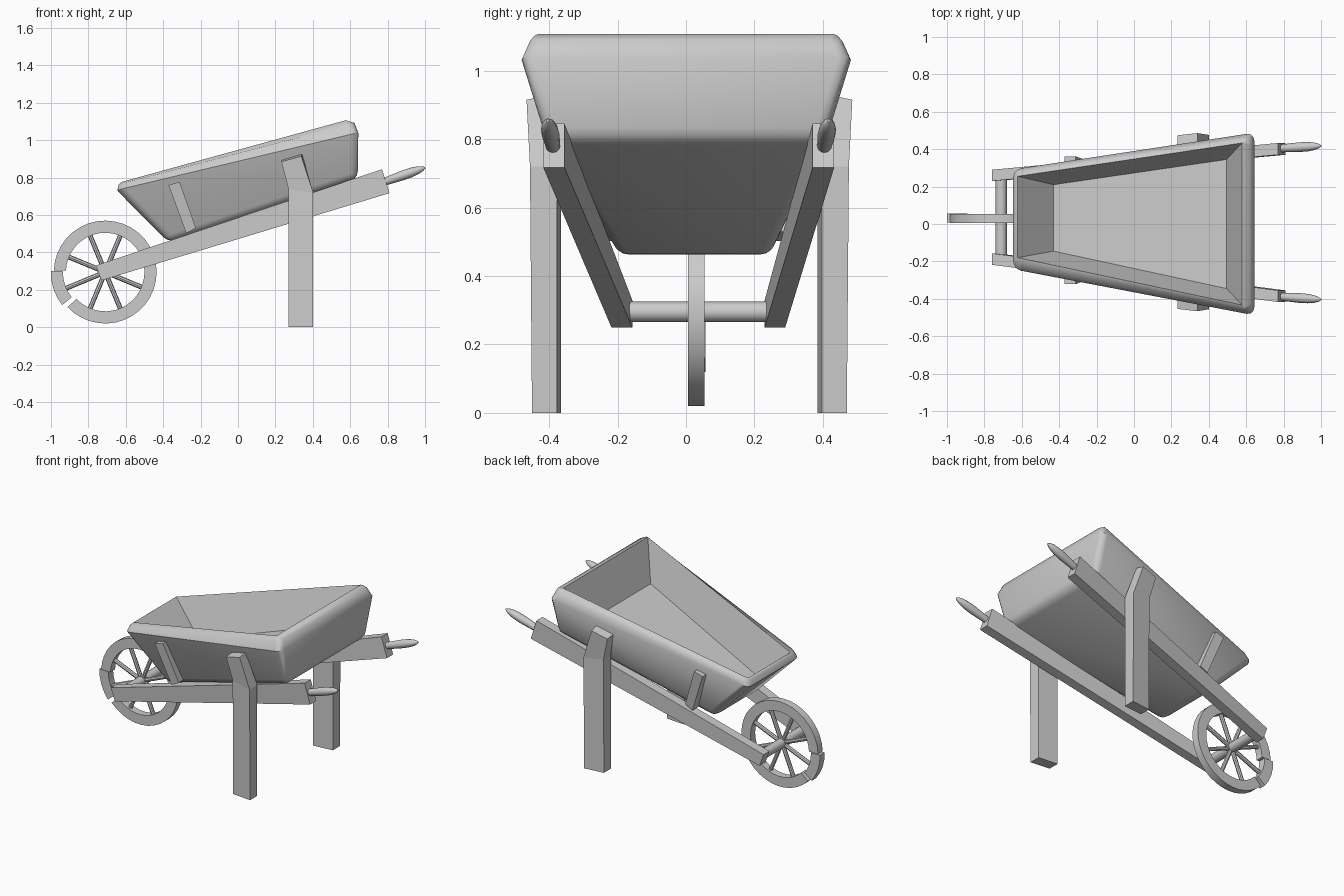
import bpy, bmesh
from math import sin, cos, pi, radians
from mathutils import Vector

if "Cube" in bpy.data.objects:
    bpy.data.objects.remove(bpy.data.objects["Cube"])


def loft(name, rings, smooth=False, bevel=None):
    """Closed solid through a list of point rings, capped at both ends."""
    bm = bmesh.new()
    vs = [[bm.verts.new(p) for p in r] for r in rings]
    n = len(rings[0])
    for a, b in zip(vs, vs[1:]):
        for i in range(n):
            j = (i + 1) % n
            bm.faces.new((a[i], a[j], b[j], b[i]))
    bm.faces.new(vs[0])
    bm.faces.new(vs[-1])
    if bevel:
        bevel(bm, vs)
    bmesh.ops.recalc_face_normals(bm, faces=bm.faces)
    me = bpy.data.meshes.new(name)
    bm.to_mesh(me)
    bm.free()
    ob = bpy.data.objects.new(name, me)
    bpy.context.collection.objects.link(ob)
    if smooth:
        bpy.ops.object.select_all(action='DESELECT')
        ob.select_set(True)
        bpy.context.view_layer.objects.active = ob
        bpy.ops.object.shade_smooth_by_angle(angle=radians(40))
    return ob


def tube(name, stations, n=12, smooth=True):
    """Round bar through (centre, radius) stations."""
    c0, c1 = Vector(stations[0][0]), Vector(stations[-1][0])
    q = (c1 - c0).to_track_quat('Z', 'Y')
    rings = [[Vector(c) + q @ Vector((r * cos(2 * pi * i / n), r * sin(2 * pi * i / n), 0))
              for i in range(n)] for c, r in stations]
    return loft(name, rings, smooth)


# Tray: inner floor, inner rim, rounded rim, outer wall, underside
def tray_ring(fx, fz, fr, fl, rx, rz, ry):
    return [(fx, fr, fz), (fx, fl, fz), (rx, -ry, rz), (rx, ry, rz)]


def round_tray(bm, vs):
    edges = []
    for k in (3, 4):
        for i in range(4):
            if k == 3:
                edges.append(bm.edges.get((vs[3][i], vs[4][i])))
                edges.append(bm.edges.get((vs[2][i], vs[3][i])))
            else:
                edges.append(bm.edges.get((vs[4][i], vs[4][(i + 1) % 4])))
    bmesh.ops.bevel(bm, geom=edges, offset=0.04, offset_type='OFFSET', segments=3,
                    profile=0.5, affect='EDGES', clamp_overlap=True)


loft("tray", [
    tray_ring(-0.43, 0.57, 0.21, -0.145, 0.495, 0.86, 0.345),
    tray_ring(-0.622, 0.777, 0.255, -0.18, 0.577, 1.107, 0.433),
    tray_ring(-0.637, 0.765, 0.277, -0.225, 0.623, 1.092, 0.465),
    tray_ring(-0.646, 0.732, 0.292, -0.242, 0.643, 1.04, 0.488),
    tray_ring(-0.37, 0.452, 0.25, -0.20, 0.64, 0.793, 0.41),
], smooth=True, bevel=round_tray)

# Paired parts, each side with its own small offsets
for side, s in (("right", 1), ("left", -1)):
    f0, f1 = (0.23, 0.29) if s > 0 else (-0.157, -0.218)
    b0, b1 = (0.37, 0.433) if s > 0 else (-0.355, -0.417)

    # Rail, growing deeper toward the handle
    loft(f"{side}_rail", [
        [(-0.76, f0, 0.33), (-0.76, f1, 0.33), (-0.73, f1, 0.25), (-0.73, f0, 0.25)],
        [(0.77, b0, 0.845), (0.77, b1, 0.845), (0.81, b1, 0.717), (0.81, b0, 0.717)]])

    # Tapered hand grip
    a = Vector((0.765, s * 0.395 + 0.008, 0.772))
    b = Vector((1.0, s * 0.411 + 0.007, 0.853))
    tube(f"{side}_handle", [(a.lerp(b, t), r) for t, r in (
        (0, 0.02), (0.25, 0.023), (0.5, 0.026), (0.7, 0.025),
        (0.85, 0.020), (0.95, 0.012), (1, 0.004))])

    # Leg, kinked forward and outward above the rail
    d = 0 if s > 0 else 0.02

    def y(v):
        return s * (v - d)
    loft(f"{side}_leg", [
        [(0.27, y(0.385), 0), (0.27, y(0.456), 0), (0.402, y(0.470), 0), (0.402, y(0.397), 0)],
        [(0.27, y(0.385), 0.737), (0.27, y(0.460), 0.737),
         (0.402, y(0.476), 0.72), (0.402, y(0.397), 0.72)],
        [(0.232, y(0.415), 0.892), (0.232, y(0.474), 0.885),
         (0.338, y(0.486), 0.915), (0.342, y(0.43), 0.927)]])

    # Small front strut against the tray side
    t0, t1 = (0.29, 0.362) if s > 0 else (-0.25, -0.322)
    l0, l1 = (0.26, 0.33) if s > 0 else (-0.215, -0.285)
    loft(f"{side}_strut", [
        [(-0.277, l0, 0.503), (-0.277, l1, 0.503), (-0.225, l1, 0.53), (-0.225, l0, 0.53)],
        [(-0.372, t0, 0.76), (-0.372, t1, 0.76), (-0.312, t1, 0.777), (-0.312, t0, 0.777)]])

# Wheel: rim with a loose, slightly displaced piece
CX, CY, CZ = -0.71, 0.03, 0.295


def rim(name, a0, a1, n, shift=(0, 0, 0)):
    rings = []
    for i in range(n + 1):
        a = radians(a0 + (a1 - a0) * i / n)
        rings.append([(CX + shift[0] + r * cos(a), CY + shift[1] + h, CZ + shift[2] + r * sin(a))
                      for r, h in ((0.21, -0.024), (0.275, -0.024), (0.275, 0.024), (0.21, 0.024))])
    loft(name, rings, smooth=True)


rim("wheel_rim", -137, 178, 32)
rim("wheel_rim_piece", 178, 219, 4, (-0.016, 0.003, -0.003))

# Spokes and axle
for k in range(8):
    a = radians(22.5 + 45 * k)
    tube(f"spoke_{k + 1}", [((CX + r * cos(a), CY, CZ + r * sin(a)), 0.013) for r in (0.0, 0.225)], 8)
tube("axle", [((CX, -0.18, CZ), 0.03), ((CX, 0.25, CZ), 0.03)], 16)
